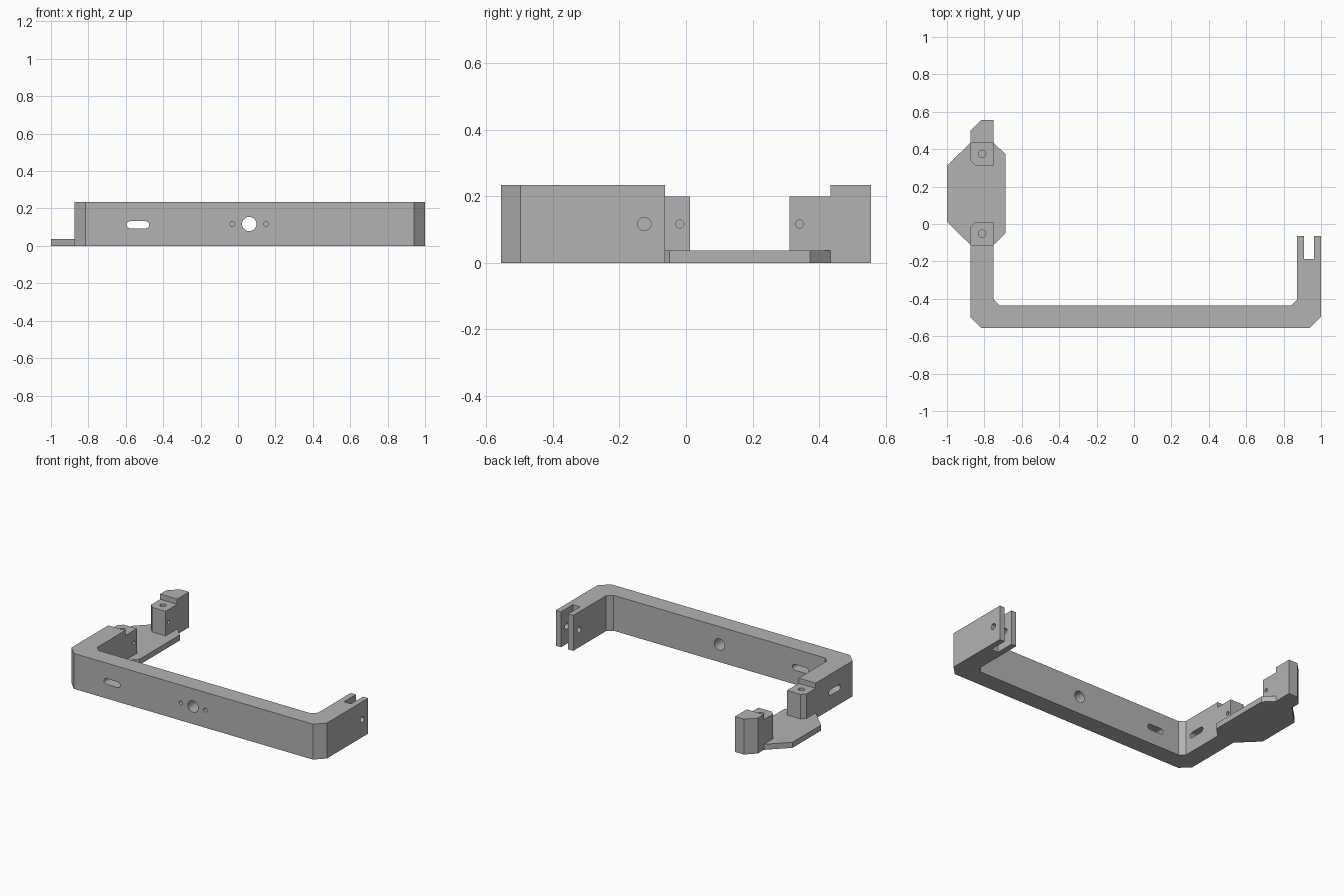
import bpy
import bmesh
from math import cos, sin, pi

cube = bpy.data.objects.get("Cube")
if cube:
    bpy.data.objects.remove(cube, do_unlink=True)

grey = bpy.data.materials.new("mid grey")
grey.use_nodes = True
colour = (0.45, 0.45, 0.45, 1)
grey.diffuse_color = colour
grey.node_tree.nodes["Principled BSDF"].inputs["Base Color"].default_value = colour

HEIGHT, POST_TOP, PLATE_TOP = 0.235, 0.2, 0.037
LEFT, INNER = -0.875, -0.75      # sides of the arm that carries the plate
BACK = 0.557
MID = 0.117                      # height of the side holes
ARM_END, PLATE_END = -0.111, 0.434


def prism(name, outline, lo, hi, axis="z"):
    """Extrude a 2D outline between lo and hi along an axis."""
    place = {"x": lambda a, b, t: (t, a, b),
             "y": lambda a, b, t: (a, t, b),
             "z": lambda a, b, t: (a, b, t)}[axis]
    bm = bmesh.new()
    rings = [[bm.verts.new(place(a, b, t)) for a, b in outline] for t in (lo, hi)]
    for ring in rings:
        bm.faces.new(ring)
    n = len(outline)
    for i in range(n):
        j = (i + 1) % n
        bm.faces.new((rings[0][i], rings[0][j], rings[1][j], rings[1][i]))
    bmesh.ops.recalc_face_normals(bm, faces=bm.faces)
    mesh = bpy.data.meshes.new(name)
    bm.to_mesh(mesh)
    bm.free()
    mesh.materials.append(grey)
    obj = bpy.data.objects.new(name, mesh)
    bpy.context.collection.objects.link(obj)
    return obj


def rounded(a, b, radius, half=0, steps=16):
    """Circle, or a slot with round ends when half is above zero."""
    points = []
    for side, start in ((1, -pi / 2), (-1, pi / 2)):
        count = steps + 1 if half else steps
        for i in range(count):
            angle = start + pi * i / steps
            points.append((a + side * half + radius * cos(angle),
                           b + radius * sin(angle)))
    return points


def cut(obj, outline, lo, hi, axis):
    cutter = prism("hole_cutter", outline, lo, hi, axis)
    cutter.hide_render = True
    mod = obj.modifiers.new("hole", "BOOLEAN")
    mod.operation = "DIFFERENCE"
    mod.solver = "EXACT"
    mod.object = cutter
    bpy.context.view_layer.objects.active = obj
    bpy.ops.object.modifier_apply(modifier=mod.name)
    bpy.data.objects.remove(cutter, do_unlink=True)


# U-shaped frame with chamfered corners and a forked arm end
frame = prism("frame", [
    (LEFT, ARM_END), (LEFT, -0.497), (-0.815, -BACK), (0.94, -BACK),
    (1, -0.497), (1, -0.063), (0.962, -0.063), (0.962, -0.188),
    (0.91, -0.188), (0.91, -0.063), (0.872, -0.063), (0.872, -0.405),
    (0.838, -0.437), (-0.716, -0.437), (INNER, -0.405), (INNER, ARM_END),
], 0, HEIGHT)

# Front bar: main hole, slot and two shallow screw holes
cut(frame, rounded(0.06, MID, 0.038), -0.7, -0.3, "y")
cut(frame, rounded(-0.535, 0.113, 0.019, 0.041), -0.7, -0.3, "y")
for x in (-0.03, 0.15):
    cut(frame, rounded(x, MID, 0.013), -0.7, -0.5, "y")

# Arm slot and the pin hole through the fork
cut(frame, rounded(-0.31, 0.113, 0.019, 0.041), -1, -0.6, "x")
cut(frame, rounded(-0.125, MID, 0.02), 0.8, 1.1, "x")

# Thin mounting plate
plate = prism("mounting_plate", [
    (-1, 0.311), (LEFT, PLATE_END), (INNER, PLATE_END), (-0.688, 0.373),
    (-0.688, -0.05), (INNER, ARM_END), (LEFT, ARM_END), (-1, 0.012),
], 0, PLATE_TOP)

# Pair of posts facing each other across the plate
parts = [frame, plate]
centre = (ARM_END + PLATE_END) / 2
for name, s in (("front_post", -1), ("back_post", 1)):
    outline = [(LEFT, centre + s * 0.273), (INNER, centre + s * 0.273),
               (INNER, centre + s * 0.15), (-0.848, centre + s * 0.15),
               (LEFT, centre + s * 0.177)]
    post = prism(name, outline, PLATE_TOP, POST_TOP)
    cut(post, rounded(-0.8125, centre + s * 0.213, 0.02), 0.08, 0.3, "z")
    cut(post, rounded(centre + s * 0.18, MID, 0.012), -0.81, -0.7, "x")
    parts.append(post)

# Full-height end block behind the back post
parts.append(prism("end_block", [
    (LEFT, PLATE_END), (INNER, PLATE_END), (INNER, BACK),
    (-0.815, BACK), (LEFT, 0.497),
], 0, HEIGHT))

# Smooth the hole walls, keep every edge crisp
bpy.ops.object.select_all(action="DESELECT")
for part in parts:
    part.select_set(True)
bpy.context.view_layer.objects.active = frame
bpy.ops.object.shade_smooth_by_angle(angle=pi / 6)
